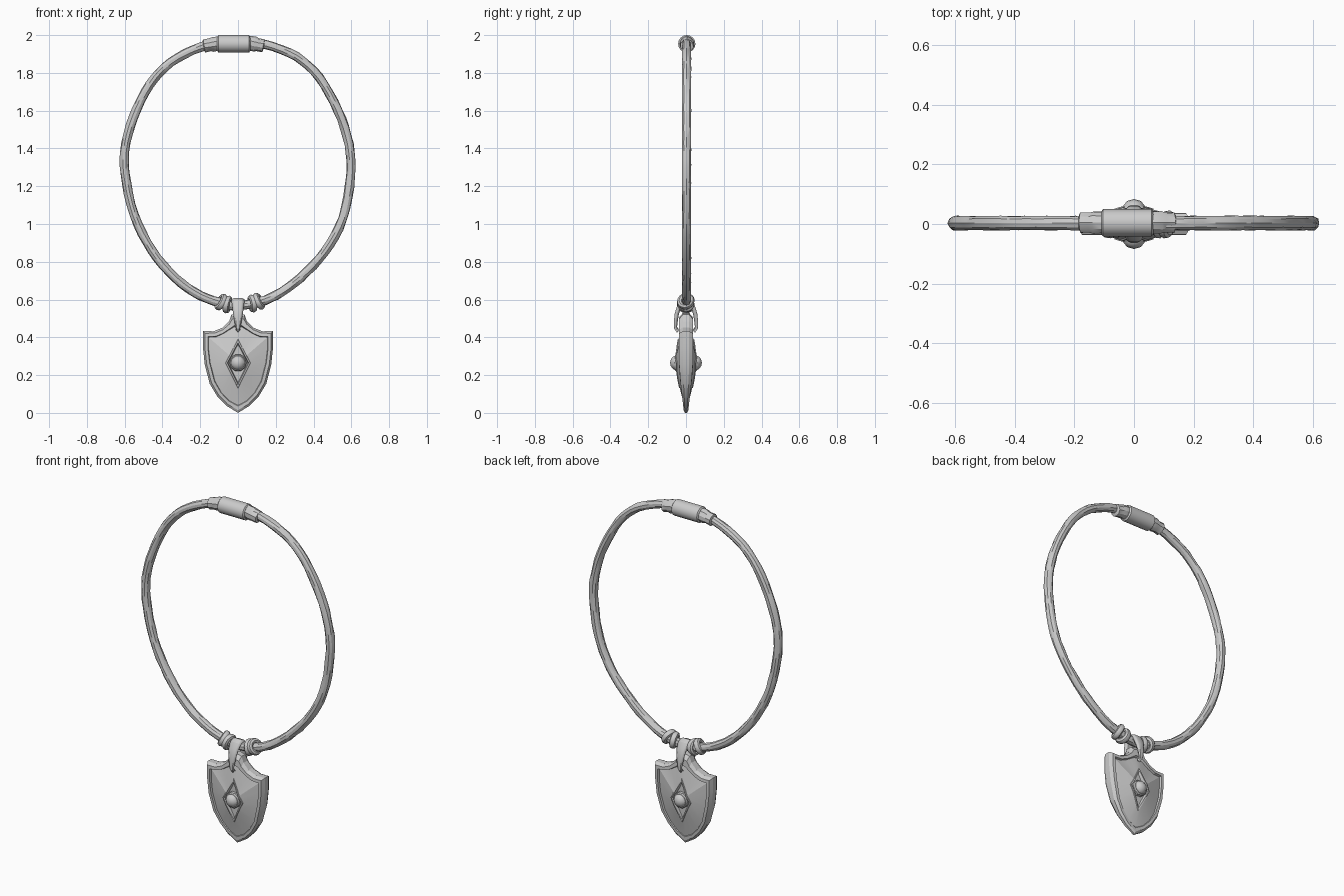
import bpy, bmesh, math, random
from mathutils import Vector, Matrix

if "Cube" in bpy.data.objects:
    bpy.data.objects.remove(bpy.data.objects["Cube"])

random.seed(4)
TAU = math.tau


def finish(name, bm, angle=30):
    bmesh.ops.recalc_face_normals(bm, faces=bm.faces)
    me = bpy.data.meshes.new(name)
    bm.to_mesh(me)
    bm.free()
    ob = bpy.data.objects.new(name, me)
    bpy.context.collection.objects.link(ob)
    bpy.ops.object.select_all(action='DESELECT')
    ob.select_set(True)
    bpy.context.view_layer.objects.active = ob
    bpy.ops.object.shade_smooth_by_angle(angle=math.radians(angle))
    return ob


def bridge(bm, a, b):
    n = len(a)
    for i in range(n):
        bm.faces.new((a[i], a[(i + 1) % n], b[(i + 1) % n], b[i]))


def lathe(bm, profile, origin, axis, sides=12, jitter=0.0):
    """Revolve (distance, radius) points about an axis through origin."""
    rot = Vector((0, 0, 1)).rotation_difference(Vector(axis)).to_matrix()
    rings = []
    for s, r in profile:
        ring = []
        for k in range(sides):
            a = TAU * k / sides
            rr = r * (1 + random.uniform(-jitter, jitter))
            p = rot @ Vector((rr * math.cos(a), rr * math.sin(a), s))
            ring.append(bm.verts.new(p + Vector(origin)))
        rings.append(ring)
    for a, b in zip(rings, rings[1:]):
        bridge(bm, a, b)
    bm.faces.new(rings[0])
    bm.faces.new(rings[-1])


# Cord: closed hand-shaped loop, slightly uneven tube
path = [(0, 1.957), (0.14, 1.952), (0.31, 1.885), (0.43, 1.775), (0.53, 1.6),
        (0.588, 1.42), (0.596, 1.25), (0.555, 1.03), (0.46, 0.855), (0.33, 0.715),
        (0.2, 0.622), (0.095, 0.582), (0, 0.567), (-0.075, 0.577), (-0.2, 0.622),
        (-0.33, 0.712), (-0.455, 0.86), (-0.55, 1.05), (-0.598, 1.27), (-0.592, 1.43),
        (-0.535, 1.61), (-0.44, 1.775), (-0.32, 1.88), (-0.15, 1.95)]
pts = []
n = len(path)
for i in range(n):
    p0, p1, p2, p3 = (Vector(path[(i + k) % n]) for k in (-1, 0, 1, 2))
    for t in (0, 0.25, 0.5, 0.75):
        pts.append(0.5 * (2 * p1 + (p2 - p0) * t + (2 * p0 - 5 * p1 + 4 * p2 - p3) * t * t
                          + (3 * p1 - p0 - 3 * p2 + p3) * t ** 3))
bm = bmesh.new()
rings = []
m = len(pts)
for i, p in enumerate(pts):
    tan = (pts[(i + 1) % m] - pts[i - 1]).normalized()
    nor = Vector((tan.y, 0, -tan.x))
    ring = []
    for k in range(10):
        a = TAU * k / 10
        r = 0.0245 + random.uniform(-0.0018, 0.0018)
        v = Vector((p.x, 0.003, p.y)) + nor * r * math.cos(a) + Vector((0, r * math.sin(a), 0))
        ring.append(bm.verts.new(v))
    rings.append(ring)
for i in range(m):
    bridge(bm, rings[i], rings[(i + 1) % m])
finish("cord", bm, 25)

# Clasp barrel
bm = bmesh.new()
lathe(bm, [(0, 0.038), (0.006, 0.046), (0.169, 0.046), (0.175, 0.038)],
      (-0.11, 0.004, 1.954), (1, 0, 0), 16)
finish("clasp_barrel", bm)

# Clasp collars: uneven sleeves at both ends of the barrel
for name, org, ax in (("clasp_collar_left", (-0.1, 0.005, 1.957), (-1, 0, -0.17)),
                      ("clasp_collar_right", (0.055, 0.005, 1.959), (1, 0, -0.2))):
    bm = bmesh.new()
    lathe(bm, [(0, 0.037), (0.035, 0.039), (0.05, 0.034), (0.08, 0.035), (0.084, 0.026)],
          org, ax, 10, 0.05)
    finish(name, bm)

# Cord knots: two crossing wraps on each side of the bail
for name, cx, cz, slope in (("knot_left", -0.075, 0.578, 0.35), ("knot_right", 0.093, 0.582, -0.35)):
    bm = bmesh.new()
    for off, tilt in ((-0.018, 0.28), (0.02, -0.22)):
        rot = (Matrix.Rotation(slope, 3, 'Y') @ Matrix.Rotation(tilt, 3, 'Z')
               @ Matrix.Rotation(tilt * 0.6, 3, 'Y'))
        rings = []
        for i in range(16):
            a = TAU * i / 16
            ring = []
            for k in range(8):
                b = TAU * k / 8
                r = 0.032 + 0.016 * math.cos(b)
                v = rot @ Vector((off + 0.018 * math.sin(b), r * math.cos(a), r * math.sin(a)))
                ring.append(bm.verts.new(v + Vector((cx, 0.003, cz))))
            rings.append(ring)
        for i in range(16):
            bridge(bm, rings[i], rings[(i + 1) % 16])
    finish(name, bm, 40)

# Shield: stepped rim, faceted field and diamond recess on both faces
outer = [(0, 0.53), (0.035, 0.52), (0.047, 0.485), (0.08, 0.452), (0.13, 0.432), (0.186, 0.433),
         (0.186, 0.35), (0.176, 0.255), (0.15, 0.155), (0.11, 0.088), (0.06, 0.037), (0, 0)]
inner = [(0, 0.46), (0.02, 0.455), (0.045, 0.44), (0.08, 0.418), (0.115, 0.403), (0.156, 0.4),
         (0.156, 0.34), (0.147, 0.265), (0.122, 0.168), (0.088, 0.108), (0.047, 0.065), (0, 0.04)]
CZ = 0.265


def full(half):
    return half + [(-x, z) for x, z in half[-2:0:-1]]


def mix(a, b, t):
    return [(p[0] + (q[0] - p[0]) * t, p[1] + (q[1] - p[1]) * t) for p, q in zip(a, b)]


def shrink(loop, s):
    return [(x * s, CZ + (z - CZ) * s) for x, z in loop]


def rim_depth(z):
    return min(0.036, 0.012 + 0.11 * z)


O, I = full(outer), full(inner)
field = shrink(I, 0.96)
ts = [1 / (abs(x) / 0.066 + abs(z - CZ) / (0.125 if z > CZ else 0.135)) for x, z in field]
diamond = [(x * t, CZ + (z - CZ) * t) for (x, z), t in zip(field, ts)]
base = [rim_depth(z) * 0.75 for x, z in field]
dd = [b + (0.064 - b) * (1 - t) for b, t in zip(base, ts)]
layers = [(O, [rim_depth(z) * 0.45 for x, z in O]),
          (mix(O, I, 0.35), [rim_depth(z) for x, z in O]),
          (mix(O, I, 0.9), [rim_depth(z) * 1.05 for x, z in O]),
          (I, [rim_depth(z) * 0.7 for x, z in I]),
          (field, base),
          (diamond, dd),
          (shrink(diamond, 0.98), [d + 0.005 for d in dd]),
          (shrink(diamond, 0.86), [d + 0.006 for d in dd]),
          (shrink(diamond, 0.78), [0.034] * len(dd))]
bm = bmesh.new()
edges = []
for side in (-1, 1):
    loops = [[bm.verts.new((x, side * d, z)) for (x, z), d in zip(lp, ds)] for lp, ds in layers]
    for a, b in zip(loops, loops[1:]):
        bridge(bm, a, b)
    bm.faces.new(loops[-1])
    edges.append(loops[0])
bridge(bm, *edges)
finish("shield_pendant", bm, 18)

# Gem studs in round settings, front and back
for name, s in (("front_gem", -1), ("back_gem", 1)):
    bm = bmesh.new()
    lathe(bm, [(0, 0.046), (0.022, 0.046), (0.028, 0.041), (0.028, 0.036)],
          (0, s * 0.03, CZ), (0, s, 0), 10)
    finish(name.replace("gem", "setting"), bm)
    bm = bmesh.new()
    bmesh.ops.create_uvsphere(bm, u_segments=10, v_segments=8, radius=0.039)
    bmesh.ops.transform(bm, verts=bm.verts, matrix=Matrix.Translation((0, s * 0.049, CZ))
                        @ Matrix.Diagonal((1, 0.9, 1, 1)))
    finish(name, bm, 35)

# Bail: ridged strap folded over the cord, tapering to a point on each face
half = [(0.048, 0.425, 0.003), (0.063, 0.447, 0.013), (0.064, 0.485, 0.02), (0.06, 0.525, 0.026),
        (0.047, 0.568, 0.031), (0.028, 0.597, 0.034)]
rows = [(-y, z, w) for y, z, w in half] + [(0, 0.609, 0.035)] + half[::-1]
bm = bmesh.new()
mid = Vector((0, 0, 0.53))
prev = None
for y, z, w in rows:
    row = []
    for f in (-1, -0.55, 0.55, 1):
        c = Vector((0, y, z))
        if abs(f) == 1:
            c += (mid - c).normalized() * 0.007
        row.append(bm.verts.new((f * w, c.y, c.z)))
    if prev:
        for k in range(3):
            bm.faces.new((prev[k], prev[k + 1], row[k + 1], row[k]))
    prev = row
bail = finish("bail", bm)
mod = bail.modifiers.new("thickness", 'SOLIDIFY')
mod.thickness = 0.018
mod.offset = -1
